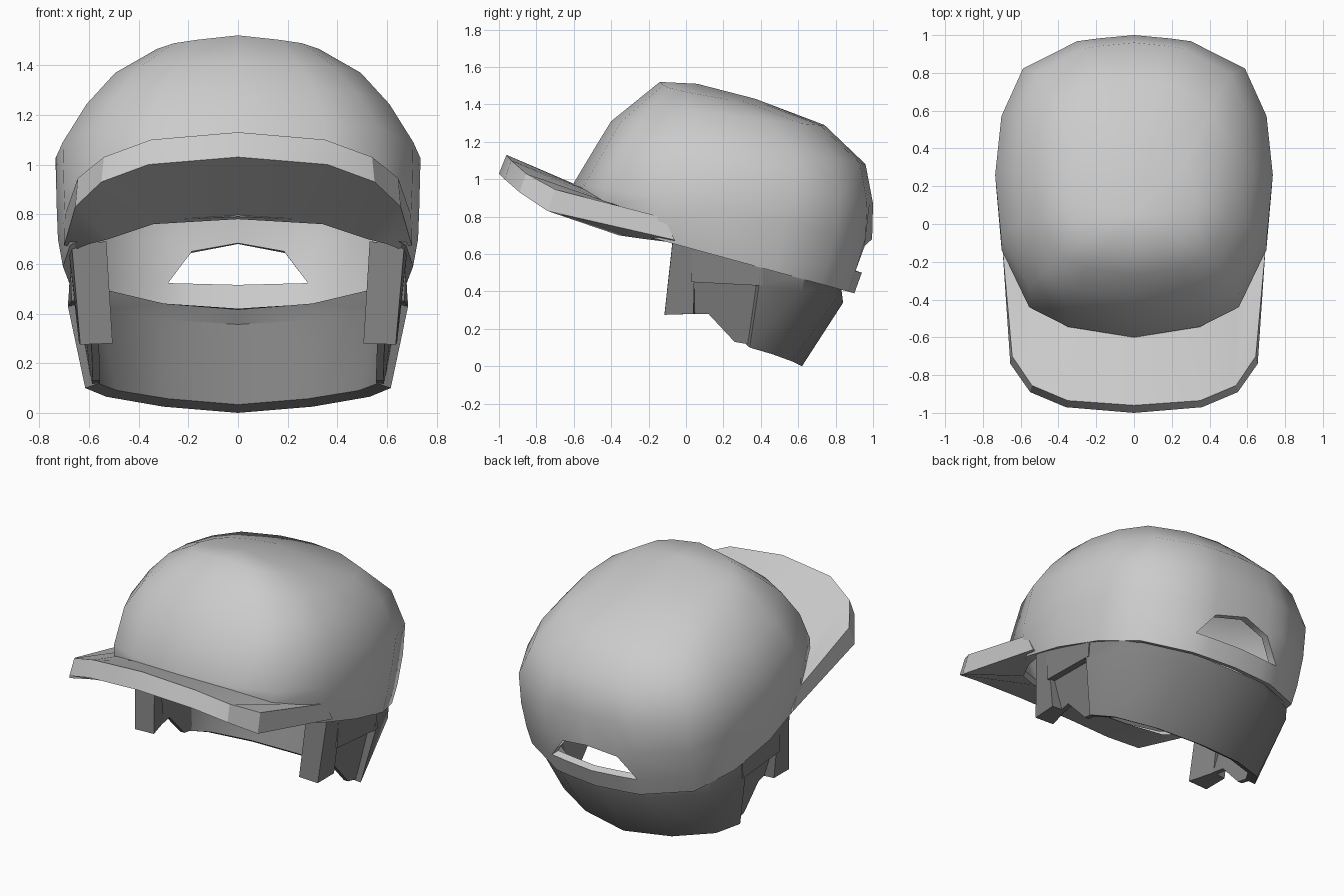
import bpy, bmesh, math

if "Cube" in bpy.data.objects:
    bpy.data.objects.remove(bpy.data.objects["Cube"])

# Darker grey for the hair
hair_grey = bpy.data.materials.new("hair_grey")
hair_grey.diffuse_color = (0.22, 0.22, 0.22, 1)
hair_grey.use_nodes = True
hair_grey.node_tree.nodes["Principled BSDF"].inputs["Base Color"].default_value = hair_grey.diffuse_color

def finish(name, bm, thickness=0, angle=38, mat=None):
    """Turn a right-hand half mesh into a mirrored, optionally thickened part."""
    bmesh.ops.remove_doubles(bm, verts=bm.verts, dist=0.0005)
    me = bpy.data.meshes.new(name)
    bm.to_mesh(me)
    bm.free()
    if mat:
        me.materials.append(mat)
    ob = bpy.data.objects.new(name, me)
    bpy.context.collection.objects.link(ob)
    m = ob.modifiers.new("mirror", 'MIRROR')
    m.use_clip = True
    if thickness:
        s = ob.modifiers.new("shell", 'SOLIDIFY')
        s.thickness = thickness
        s.offset = -1
    for o in bpy.context.selected_objects:
        o.select_set(False)
    ob.select_set(True)
    bpy.context.view_layer.objects.active = ob
    bpy.ops.object.convert(target='MESH')
    bpy.ops.object.shade_smooth_by_angle(angle=math.radians(angle))
    return ob

def loft(rows, skip=None, tri=None):
    """Quad grid through rows of points; skip leaves a hole, tri drops one corner."""
    bm = bmesh.new()
    v = [[bm.verts.new(p) for p in row] for row in rows]
    for r in range(len(v) - 1):
        for c in range(len(v[0]) - 1):
            if (r, c) == skip:
                continue
            quad = [v[r][c], v[r][c + 1], v[r + 1][c + 1], v[r + 1][c]]
            if (r, c) == tri:
                quad.pop(1)
            bm.faces.new(quad)
    return bm, v

def block(name, bottom, top):
    """Mirrored hair solid between two matching polygons."""
    bm = bmesh.new()
    a = [bm.verts.new(p) for p in bottom]
    b = [bm.verts.new(p) for p in top]
    n = len(a)
    bm.faces.new(a[::-1])
    bm.faces.new(b)
    for i in range(n):
        j = (i + 1) % n
        bm.faces.new([a[i], a[j], b[j], b[i]])
    bmesh.ops.recalc_face_normals(bm, faces=bm.faces)
    return finish(name, bm, angle=20, mat=hair_grey)

# Cap crown: tilted rings sharing one outline (width fraction, front-to-back fraction)
outline = [(0, 0), (.48, .035), (.76, .1), (.96, .29), (1, .5), (.955, .71),
           (.8, .88), (.41, .978), (.26, .988), (0, 1)]
# front y, front z, back y, back z, half width, drop towards the sides
rings = [(-.56, .79, .90, .39, .705, 0), (-.595, .90, .94, .50, .725, 0),
         (-.60, .98, .995, .68, .73, 0), (-.48, 1.18, 1.0, .87, .735, 0),
         (-.40, 1.31, .96, 1.08, .635, 0), (-.27, 1.415, .74, 1.29, .515, .01),
         (-.14, 1.52, .37, 1.43, .34, .03), (.06, 1.51, .06, 1.51, 0, 0)]
rows = [[(u * w, yf + t * (yb - yf), zf + t * (zb - zf) - d * u) for u, t in outline]
        for yf, zf, yb, zb, w, d in rings]
x, y, z = rows[2][8]
rows[2][8] = (x, y - .02, z - .04)             # arch of the opening
bm, _ = loft(rows, skip=(1, 8), tri=(1, 7))    # rear adjuster opening
finish("cap_crown", bm, 0.045, angle=52)

# Visor: curved bill, cross-section runs inner bottom, outer bottom, outer top, inner top
visor = [
    [(0, -.53, .78), (.34, -.48, .76), (.52, -.36, .70), (.60, -.22, .68), (.65, -.06, .66)],
    [(0, -1.0, 1.03), (.36, -.97, 1.0), (.55, -.89, .93), (.655, -.74, .83), (.70, -.06, .675)],
    [(0, -.96, 1.13), (.35, -.935, 1.10), (.54, -.855, 1.03), (.645, -.70, .945), (.697, -.12, .795)],
    [(0, -.575, .965), (.35, -.53, .94), (.54, -.43, .88), (.62, -.28, .83), (.68, -.11, .79)]]
bm, v = loft(visor)
bm.faces.new([v[i][-1] for i in range(4)])
finish("visor", bm, angle=25)

# Hair wrapping the back of the head under the cap
hair = [
    [(.615, .34, .10), (.53, .46, .065), (.30, .57, .025), (0, .62, 0)],
    [(.685, .39, .43), (.61, .62, .40), (.32, .80, .36), (0, .84, .34)],
    [(.675, .39, .57), (.60, .64, .50), (.32, .80, .44), (0, .83, .42)]]
bm, _ = loft(hair)
finish("back_hair", bm, 0.06, mat=hair_grey)

# Hair strip above the ear
block("side_hair",
      [(.59, .03, .45), (.67, .03, .45), (.684, .41, .43), (.60, .41, .43)],
      [(.59, .03, .68), (.68, .03, .68), (.676, .41, .58), (.60, .41, .58)])

# Recessed hair behind the ear, cut on a slant along its lower edge
inner = [(.545, .04, .28), (.56, .12, .28), (.555, .26, .13), (.56, .38, .11),
         (.62, .40, .46), (.60, .04, .46)]
block("ear_recess", inner, [(x + .03, y, z) for x, y, z in inner])

# Sideburns hanging from the front of the cap rim
block("sideburn",
      [(.505, -.115, .28), (.635, -.115, .275), (.64, .04, .28), (.55, .05, .28)],
      [(.53, -.07, .69), (.67, -.07, .68), (.685, .05, .68), (.59, .05, .68)])
